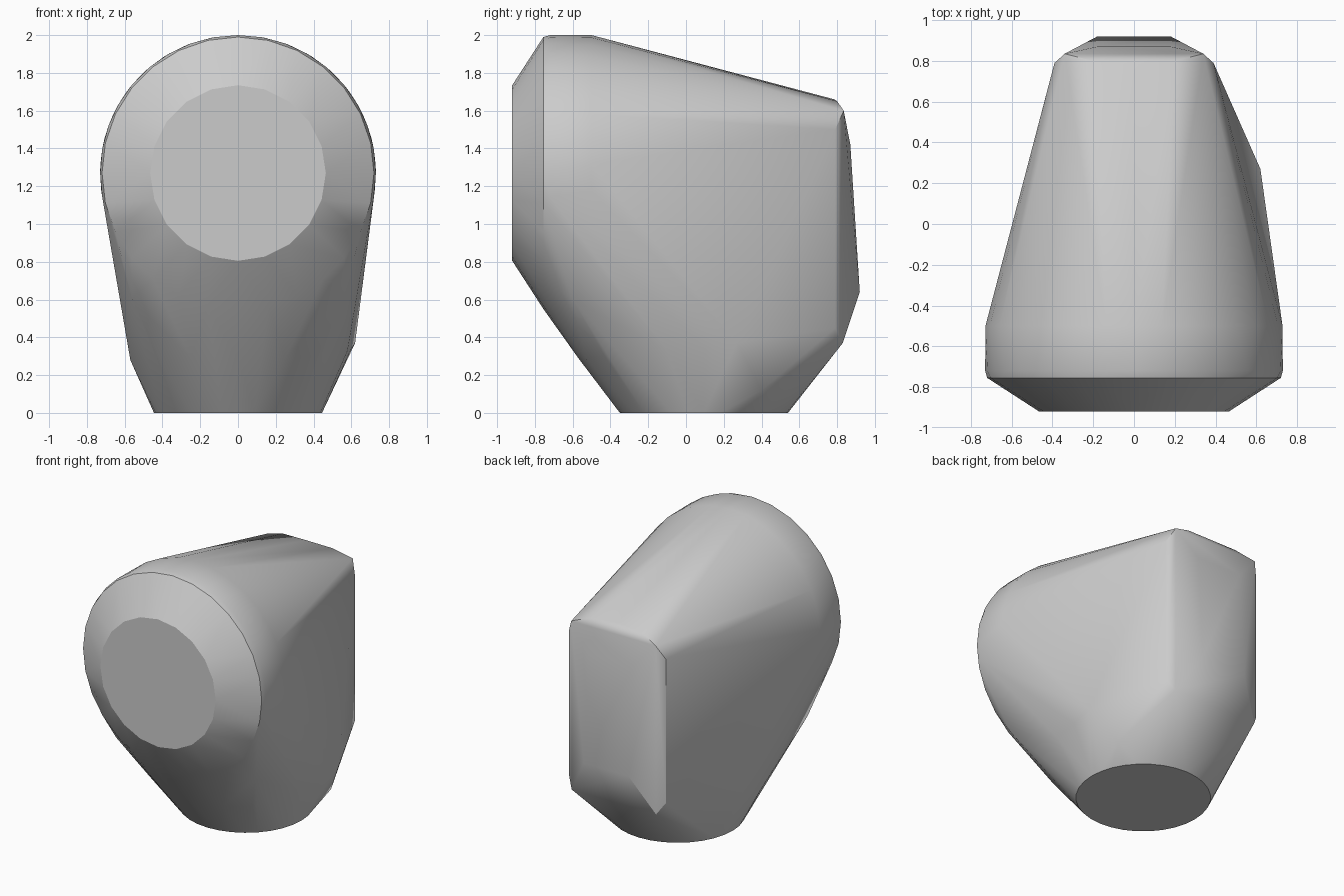
import bpy, bmesh, math

cube = bpy.data.objects.get("Cube")
if cube:
    bpy.data.objects.remove(cube, do_unlink=True)

mat = bpy.data.materials.new("stone grey")
mat.use_nodes = True
grey = (0.6, 0.6, 0.6, 1)
mat.diffuse_color = grey
mat.node_tree.nodes["Principled BSDF"].inputs["Base Color"].default_value = grey


def front_ring(radius, y, count, start=0, end=360):
    """Upright ring of points around the round nose."""
    steps = [math.radians(start + (end - start) * i / count) for i in range(count + 1)]
    return [(radius * math.cos(a), y, 1.27 + radius * math.sin(a)) for a in steps]


def both(*points):
    """Mirror points left to right."""
    return [(s * x, y, z) for x, y, z in points for s in (1, -1)]


# Nose: flat disc, bevelled rim, then the domed upper shell
points = front_ring(0.465, -0.92, 20)
points += front_ring(0.72, -0.755, 28)
points += front_ring(0.73, -0.72, 20, -10, 190)
points += front_ring(0.73, -0.5, 20, -18, 198)

# Round flat base
points += [(0.445 * math.cos(a), 0.095 + 0.445 * math.sin(a), 0.0)
           for a in (math.tau * i / 32 for i in range(32))]

# Curved underside of the nose
points += both((0, -0.57, 0.29), (0.25, -0.53, 0.29), (0.42, -0.43, 0.3),
               (0.56, -0.6, 0.6))

# Back panel with its bevelled border
points += both((0, 0.785, 1.66), (0.2, 0.8, 1.65), (0.34, 0.835, 1.6),
               (0.39, 0.79, 1.5), (0.18, 0.87, 1.42), (0.18, 0.92, 0.64),
               (0.34, 0.83, 0.37), (0.39, 0.79, 0.45))

# Uneven cheeks: the left one is fuller
points += [(0.62, 0.27, 0.37), (0.6, 0.1, 0.34), (0.58, -0.1, 0.33),
           (0.47, 0.4, 0.12), (-0.57, -0.05, 0.28), (-0.55, 0.15, 0.3)]

bm = bmesh.new()
for p in points:
    bm.verts.new(p)
bmesh.ops.remove_doubles(bm, verts=bm.verts[:], dist=0.004)
hull = bmesh.ops.convex_hull(bm, input=bm.verts[:])
loose = [v for v in bm.verts if not v.link_faces]
bmesh.ops.delete(bm, geom=loose, context="VERTS")
bmesh.ops.dissolve_limit(bm, angle_limit=math.radians(0.5),
                         verts=bm.verts[:], edges=bm.edges[:])
bmesh.ops.recalc_face_normals(bm, faces=bm.faces[:])

mesh = bpy.data.meshes.new("boulder_body")
bm.to_mesh(mesh)
bm.free()
mesh.materials.append(mat)
body = bpy.data.objects.new("boulder_body", mesh)
bpy.context.collection.objects.link(body)
bpy.context.view_layer.objects.active = body
body.select_set(True)
bpy.ops.object.shade_smooth_by_angle(angle=math.radians(32))
